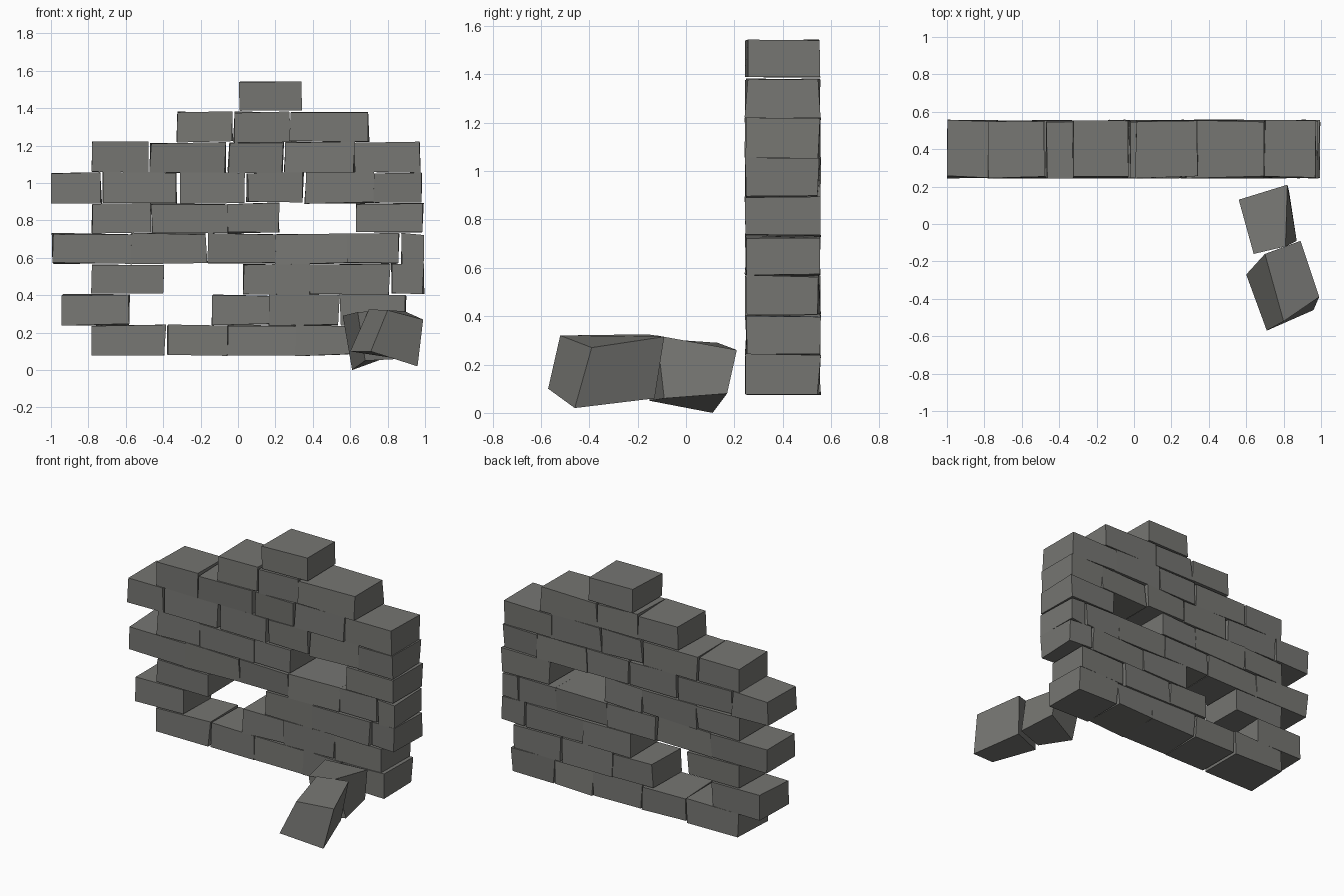
import bpy
import bmesh
import random
from itertools import product
from mathutils import Vector

random.seed(4)

default_cube = bpy.data.objects.get("Cube")
if default_cube:
    bpy.data.objects.remove(default_cube, do_unlink=True)

# Single stone colour
stone = bpy.data.materials.new("grey stone")
stone.use_nodes = True
colour = (0.18, 0.18, 0.168, 1)
stone.diffuse_color = colour
shader = next(n for n in stone.node_tree.nodes if n.type == "BSDF_PRINCIPLED")
shader.inputs["Base Color"].default_value = colour
shader.inputs["Roughness"].default_value = 0.9


def add_brick(name, corners):
    """Six-sided block; corners run through x, then y, then z, low before high."""
    bm = bmesh.new()
    verts = [bm.verts.new(c) for c in corners]
    # Each side collects the four corners sharing one coordinate choice
    for bit in (1, 2, 4):
        a, b = [other for other in (1, 2, 4) if other != bit]
        for base in (0, bit):
            bm.faces.new([verts[base + k] for k in (0, a, a + b, b)])
    bmesh.ops.recalc_face_normals(bm, faces=bm.faces)
    mesh = bpy.data.meshes.new(name)
    bm.to_mesh(mesh)
    bm.free()
    mesh.materials.append(stone)
    brick = bpy.data.objects.new(name, mesh)
    bpy.context.collection.objects.link(brick)
    return brick


def wobble(value, amount):
    return value + random.uniform(-amount, amount)


def rough_corners(left, right, bottom, top):
    """Corners of a wall brick, hewn slightly out of square."""
    corners = []
    for z, y, x in product((bottom, top), (front, back), (left, right)):
        rough_x = max(-1, min(1, wobble(x, 0.007)))
        corners.append(Vector((rough_x, wobble(y, 0.008), wobble(z, 0.006))))
    return corners


# Wall courses from the ground up: left and right end of every brick
front, back = 0.25, 0.55
course_height = 0.163
first_course = 0.08
courses = [
    [(-.78, -.39), (-.38, -.06), (-.05, .31), (.31, .59), (.6, .92)],
    [(-.94, -.58), (-.14, .16), (.16, .54), (.55, .9)],
    [(-.78, -.4), (.03, .38), (.38, .81), (.82, .99)],
    [(-.99, -.57), (-.57, -.17), (-.16, .2), (.2, .58), (.58, .86), (.87, .99)],
    [(-.78, -.47), (-.46, -.06), (-.05, .22), (.63, .99)],
    [(-1, -.73), (-.72, -.33), (-.31, .04), (.05, .35), (.36, .73), (.73, .98)],
    [(-.78, -.48), (-.47, -.07), (-.05, .24), (.25, .62), (.62, .97)],
    [(-.33, -.03), (-.02, .28), (.28, .7)],
    [(.01, .34)],
]

for row, course in enumerate(courses):
    bottom = first_course + row * course_height
    top = bottom + course_height - 0.004
    for number, (left, right) in enumerate(course):
        add_brick(f"wall_brick_{row + 1}_{number + 1}",
                  rough_corners(left, right, bottom, top))

# Two bricks fallen in front of the wall
add_brick("fallen_brick_back", [
    (.68, -.15, .05), (.87, -.09, .06), (.61, .11, 0), (.83, .17, .08),
    (.64, -.16, .31), (.81, -.12, .32), (.56, .13, .29), (.82, .21, .26)])
add_brick("fallen_brick_front", [
    (.71, -.57, .1), (.96, -.46, .02), (.6, -.27, .1), (.86, -.13, .06),
    (.8, -.52, .32), (.99, -.39, .27), (.7, -.16, .325), (.89, -.09, .315)])
